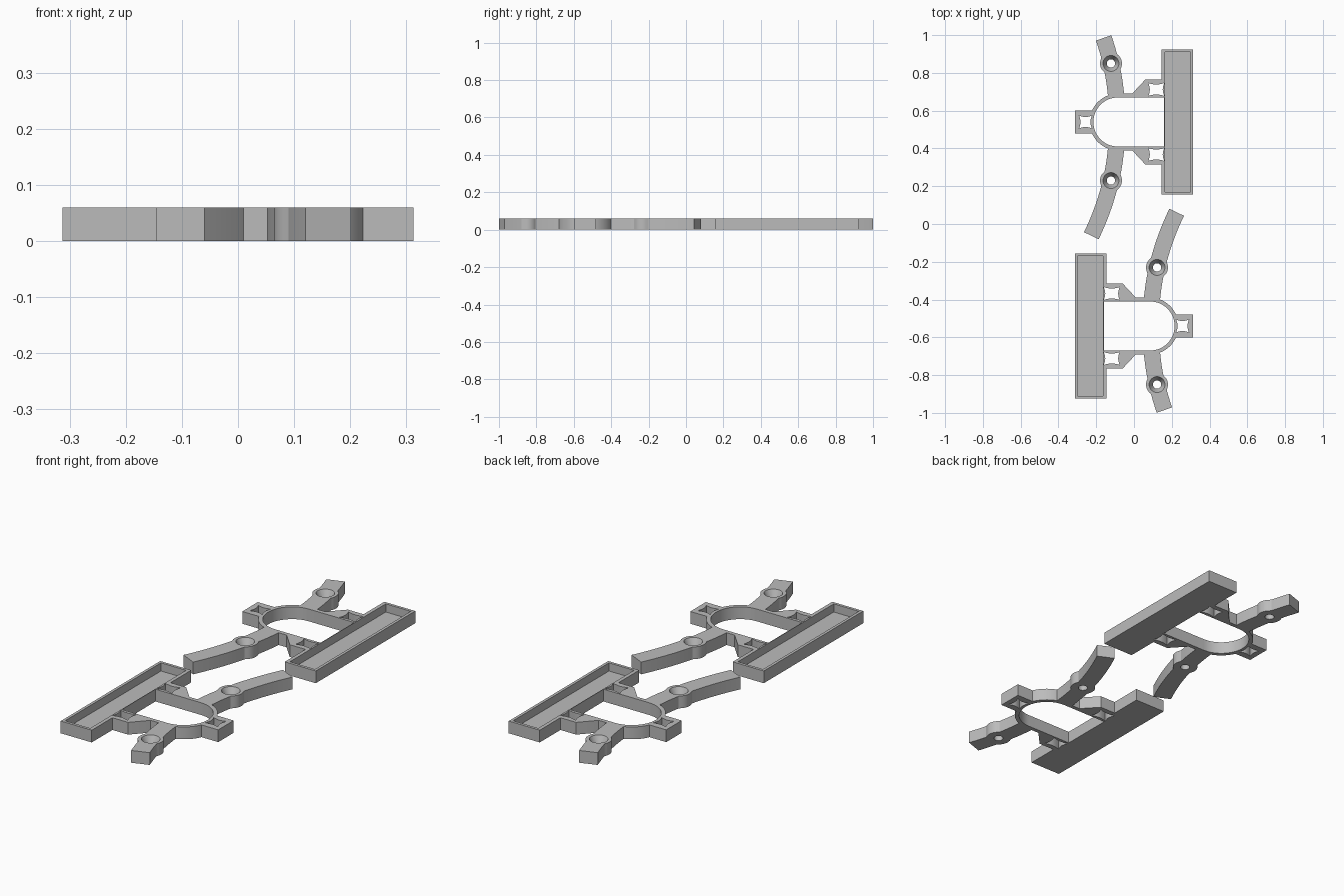
import bpy, bmesh, math
from math import sin, cos, pi, sqrt

if "Cube" in bpy.data.objects:
    bpy.data.objects.remove(bpy.data.objects["Cube"])

H = 0.06            # plate height
CY = 0.54           # bracket centre line
RX = -0.085         # centre of the rounded end
grey = bpy.data.materials.new("plain_grey")
grey.use_nodes = True
grey.diffuse_color = (0.5, 0.5, 0.5, 1)
grey.node_tree.nodes["Principled BSDF"].inputs["Base Color"].default_value = (0.5, 0.5, 0.5, 1)


def add_object(name, bm):
    bmesh.ops.recalc_face_normals(bm, faces=bm.faces)
    mesh = bpy.data.meshes.new(name)
    bm.to_mesh(mesh)
    bm.free()
    mesh.materials.append(grey)
    obj = bpy.data.objects.new(name, mesh)
    bpy.context.collection.objects.link(obj)
    return obj


def prism(name, outline, z0=0, z1=H):
    bm = bmesh.new()
    base = bm.faces.new([bm.verts.new((x, y, z0)) for x, y in outline])
    top = bmesh.ops.extrude_face_region(bm, geom=[base])["geom"]
    bmesh.ops.translate(bm, vec=(0, 0, z1 - z0),
                        verts=[v for v in top if isinstance(v, bmesh.types.BMVert)])
    return add_object(name, bm)


def rect(x0, y0, x1, y1):
    return [(x0, y0), (x1, y0), (x1, y1), (x0, y1)]


def u_shape(radius, x_end, n=32):
    arc = [(RX + radius * cos(pi / 2 + pi * i / n), CY + radius * sin(pi / 2 + pi * i / n))
           for i in range(n + 1)]
    return arc + [(x_end, CY - radius), (x_end, CY + radius)]


def pincushion(cx, cy, hx, hy, bow=0.008, n=6):
    # square hole whose sides bow inwards
    pts = []
    for ax, ay, bx, by in ((-1, -1, 1, -1), (1, -1, 1, 1), (1, 1, -1, 1), (-1, 1, -1, -1)):
        for i in range(n):
            t = i / n
            k = bow * sin(pi * t)
            mx, my = (ax + bx) / 2, (ay + by) / 2
            pts.append((cx + hx * (ax + (bx - ax) * t) - k * mx,
                        cy + hy * (ay + (by - ay) * t) - k * my))
    return pts


def cut(obj, cutters):
    for c in cutters:
        mod = obj.modifiers.new("cut", "BOOLEAN")
        mod.operation = "DIFFERENCE"
        mod.solver = "EXACT"
        mod.object = c
    bpy.ops.object.select_all(action="DESELECT")
    bpy.context.view_layer.objects.active = obj
    obj.select_set(True)
    for mod in list(obj.modifiers):
        bpy.ops.object.modifier_apply(modifier=mod.name)


def curve_at(t):
    return -0.095 - 0.086 * t - 0.427 * t * t, 0.14 + t


BOSS_T, BOSS_R, HALF = 0.17, 0.058, 0.043


def arm_outline(length, side, n=64):
    # curved strip that swells into a round boss at the screw hole
    hx, hy = curve_at(BOSS_T)
    left, right = [], []
    for i in range(n + 1):
        t = length * i / n
        x, y = curve_at(t)
        slope = 0.086 + 0.854 * t
        k = sqrt(1 + slope * slope)
        near = BOSS_R ** 2 - (x - hx) ** 2 - (y - hy) ** 2
        w = max(HALF, sqrt(max(near, 0)))
        left.append((x - w / k, CY + side * (y - w * slope / k)))
        right.append((x + w / k, CY + side * (y + w * slope / k)))
    return left + right[::-1]


def screw_cutter(side, n=32):
    # countersunk hole revolved from a short profile
    hx, hy = curve_at(BOSS_T)
    bm = bmesh.new()
    rings = [[bm.verts.new((hx + r * cos(2 * pi * i / n), CY + side * hy + r * sin(2 * pi * i / n), z))
              for i in range(n)]
             for r, z in ((0.022, -0.02), (0.022, 0.02), (0.042, H), (0.042, 0.1))]
    for a, b in zip(rings, rings[1:]):
        for i in range(n):
            bm.faces.new((a[i], a[(i + 1) % n], b[(i + 1) % n], b[i]))
    bm.faces.new(rings[0])
    bm.faces.new(rings[-1])
    return add_object("screw_cutter", bm)


# Cutters
opening = prism("opening_cutter", u_shape(0.13, 0.16), -0.02, 0.1)
pocket = prism("pocket_cutter", rect(0.163, 0.169, 0.299, 0.911), 0.02, 0.1)
end_hole = prism("end_hole_cutter", pincushion(-0.257, CY, 0.034, 0.034), -0.02, 0.1)
side_holes = [prism("side_hole_cutter", pincushion(0.118, CY + s * 0.172, 0.042, 0.034), -0.02, 0.1)
              for s in (1, -1)]
screws = [screw_cutter(s) for s in (1, -1)]

# Bracket parts
parts = []
tray = prism("tray", rect(0.145, 0.155, 0.313, 0.925))
cut(tray, [pocket, opening] + side_holes)
frame = prism("u_frame", u_shape(0.15, 0.15))
cut(frame, [opening, end_hole] + side_holes)
end_lug = prism("end_lug", rect(-0.313, CY - 0.06, -0.22, CY + 0.06))
cut(end_lug, [end_hole])
parts += [tray, frame, end_lug]

for s, label, length, hole, screw in ((1, "back", 0.305, side_holes[0], screws[0]),
                                      (-1, "front", 0.462, side_holes[1], screws[1])):
    lug = prism(label + "_side_lug", [(x, CY + s * y) for x, y in
                ((-0.02, 0.135), (-0.01, 0.15), (0.06, 0.225), (0.15, 0.225), (0.15, 0.135))])
    cut(lug, [hole])
    arm = prism(label + "_arm", arm_outline(length, s))
    cut(arm, [screw])
    parts += [lug, arm]

for c in [opening, pocket, end_hole] + side_holes + screws:
    bpy.data.objects.remove(c)

# Smooth the curved walls, keep edges crisp
bpy.ops.object.select_all(action="DESELECT")
for p in parts:
    p.select_set(True)
bpy.context.view_layer.objects.active = tray
bpy.ops.object.shade_smooth_by_angle(angle=math.radians(25))

# Second bracket, turned half way round
for p in parts:
    twin = p.copy()
    twin.name = "opposite_" + p.name
    twin.rotation_euler.z = pi
    bpy.context.collection.objects.link(twin)
